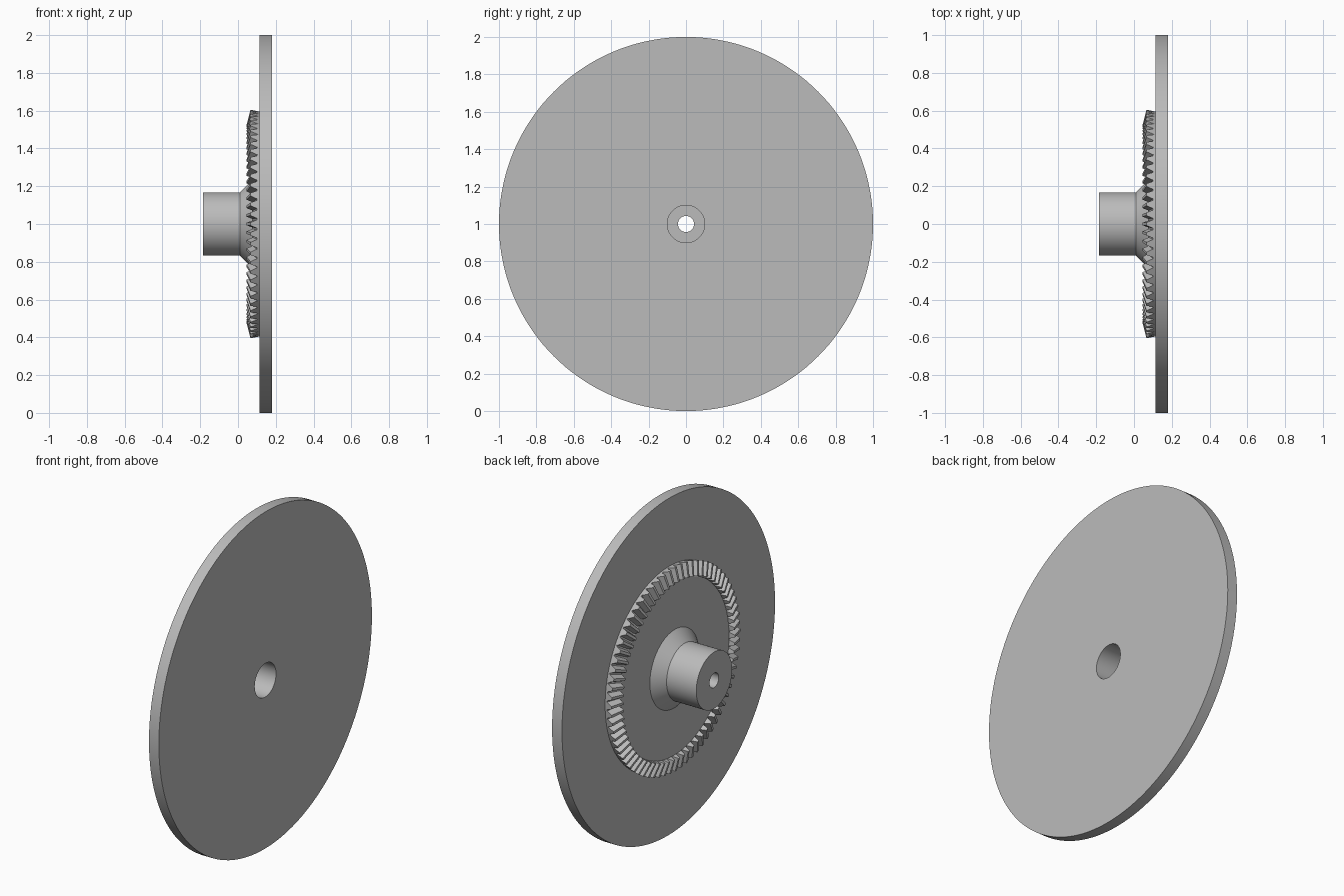
import bpy, bmesh, math
from mathutils import Matrix, Vector

cube = bpy.data.objects.get("Cube")
if cube:
    bpy.data.objects.remove(cube, do_unlink=True)

steel = bpy.data.materials.new("grey_steel")
steel.use_nodes = True
GREY = (0.5, 0.5, 0.5, 1)
steel.diffuse_color = GREY
steel.node_tree.nodes["Principled BSDF"].inputs["Base Color"].default_value = GREY

TEETH = 72
SEGMENTS = 144
AXIS = Vector((0, 0, 1))  # the axle runs along x at this height


def finish(name, bm, angle):
    bmesh.ops.recalc_face_normals(bm, faces=bm.faces)
    bm.transform(Matrix.Translation(AXIS))
    mesh = bpy.data.meshes.new(name)
    bm.to_mesh(mesh)
    bm.free()
    mesh.materials.append(steel)
    obj = bpy.data.objects.new(name, mesh)
    bpy.context.collection.objects.link(obj)
    bpy.ops.object.select_all(action='DESELECT')
    obj.select_set(True)
    bpy.context.view_layer.objects.active = obj
    bpy.ops.object.shade_smooth_by_angle(angle=math.radians(angle))
    return obj


def lathe(name, profile):
    """Spin a closed (x, radius) outline about the axle."""
    bm = bmesh.new()
    verts = [bm.verts.new((x, 0, r)) for x, r in profile]
    edges = [bm.edges.new((v, verts[i - 1])) for i, v in enumerate(verts)]
    bmesh.ops.spin(bm, geom=verts + edges, cent=(0, 0, 0), axis=(1, 0, 0),
                   angle=math.tau, steps=SEGMENTS, use_merge=True)
    bmesh.ops.remove_doubles(bm, verts=bm.verts, dist=1e-5)
    return finish(name, bm, 25)


# Disc, toothed rim seat, flared hub and stepped bore in one turned outline
lathe("disc_and_hub", [
    (0.18, 0.1), (0.18, 1.0), (0.115, 1.0), (0.115, 0.595),   # disc
    (0.1, 0.598), (0.078, 0.515), (0.075, 0.51),              # rim seat
    (0.075, 0.232), (0.01, 0.168), (-0.185, 0.168),           # flare, hub
    (-0.185, 0.043), (-0.11, 0.043), (-0.11, 0.1),            # bore
])

# Bevel teeth: tapered wedges that widen toward the outer end
bm = bmesh.new()
pitch = math.tau / TEETH


def section(root, tip):
    """Trapezoid across a tooth; root and tip are (x, radius)."""
    points = []
    for (x, r), share in ((root, 0.47), (tip, 0.15)):
        half = r * pitch * share
        points.append([(x, -half, r), (x, half, r)])
    return points[0] + points[1][::-1]


inner = section((0.085, 0.512), (0.045, 0.523))
outer = section((0.106, 0.597), (0.066, 0.605))
for i in range(TEETH):
    turn = Matrix.Rotation(i * pitch, 3, 'X')
    a = [bm.verts.new(turn @ Vector(p)) for p in inner]
    b = [bm.verts.new(turn @ Vector(p)) for p in outer]
    bm.faces.new(a)
    bm.faces.new(b[::-1])
    for k in range(4):
        j = (k + 1) % 4
        bm.faces.new((a[k], b[k], b[j], a[j]))
finish("gear_teeth", bm, 20)
